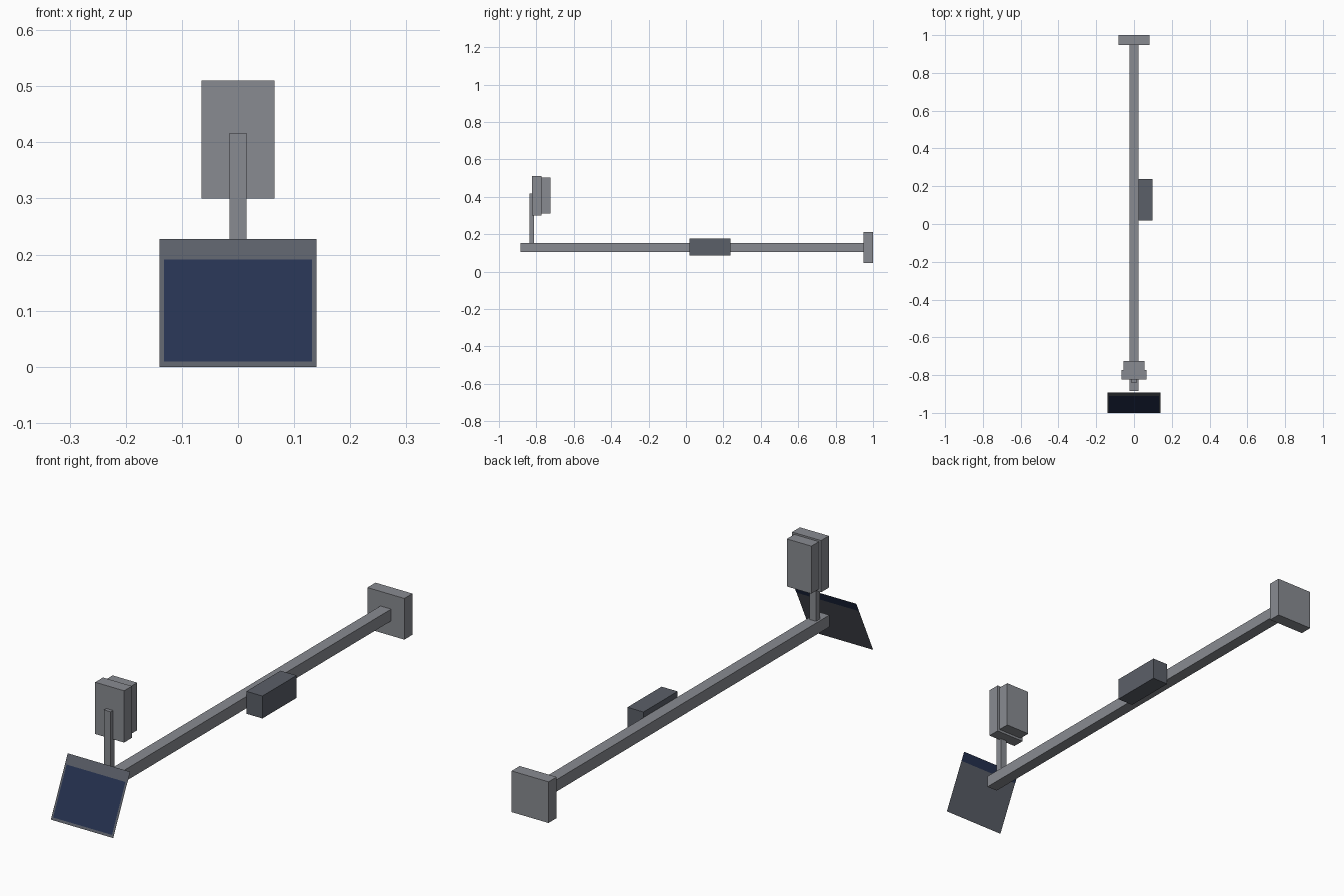
import bpy
from mathutils import Vector

if "Cube" in bpy.data.objects:
    bpy.data.objects.remove(bpy.data.objects["Cube"])


def material(name, color):
    m = bpy.data.materials.new(name)
    m.diffuse_color = (*color, 1.0)
    m.use_nodes = True
    m.node_tree.nodes["Principled BSDF"].inputs["Base Color"].default_value = m.diffuse_color
    return m


LIGHT = material("light_grey", (0.25, 0.26, 0.285))
DARK = material("dark_grey", (0.105, 0.115, 0.14))
NAVY = material("navy_blue", (0.019, 0.032, 0.082))


def add_mesh(name, verts, faces, mat):
    me = bpy.data.meshes.new(name)
    me.from_pydata(verts, [], faces)
    me.materials.append(mat)
    ob = bpy.data.objects.new(name, me)
    bpy.context.collection.objects.link(ob)
    return ob


def box(name, x, y, z, mat):
    """Box from (min, max) pairs on each axis."""
    verts = [(a, b, c) for a in x for b in y for c in z]
    faces = [(0, 1, 3, 2), (4, 6, 7, 5), (0, 4, 5, 1),
             (2, 3, 7, 6), (0, 2, 6, 4), (1, 5, 7, 3)]
    return add_mesh(name, verts, faces, mat)


# The tilted panel leans back from its bottom edge to its top edge
TOP_Z, TOP_Y, BOTTOM_Y = 0.228, -0.892, -1.0
SLOPE = (TOP_Y - BOTTOM_Y) / TOP_Z
NORMAL = Vector((0, -1, SLOPE)).normalized()


def sheet(name, half_width, z0, z1, offset, mat):
    """Flat sheet on the tilted panel, lifted along the panel normal."""
    corners = [(-half_width, z0), (half_width, z0), (half_width, z1), (-half_width, z1)]
    verts = [Vector((x, BOTTOM_Y + SLOPE * z, z)) + NORMAL * offset for x, z in corners]
    order = (0, 1, 2, 3) if offset >= 0 else (3, 2, 1, 0)
    return add_mesh(name, verts, [order], mat)


# Long beam with end plate
box("beam", (-0.024, 0.024), (-0.885, 0.96), (0.106, 0.154), LIGHT)
box("end_plate", (-0.083, 0.083), (0.948, 1.0), (0.046, 0.213), LIGHT)

# Box fixed to the right side of the beam
box("side_box", (0.025, 0.097), (0.018, 0.237), (0.085, 0.176), DARK)

# Post carrying the stacked upper boxes
box("post", (-0.015, 0.015), (-0.838, -0.812), (0.15, 0.417), LIGHT)
box("upper_front_box", (-0.065, 0.065), (-0.823, -0.773), (0.30, 0.51), LIGHT)
box("upper_rear_box", (-0.055, 0.055), (-0.775, -0.725), (0.31, 0.503), LIGHT)

# Tilted panel: backing, two blue cells in front, blue strip behind
sheet("panel_backing", 0.14, 0.0, TOP_Z, 0.0, DARK)
sheet("panel_lower_cell", 0.132, 0.009, 0.118, 0.001, NAVY)
sheet("panel_upper_cell", 0.132, 0.118, 0.191, 0.001, NAVY)
sheet("panel_rear_strip", 0.14, 0.193, TOP_Z, -0.001, NAVY)
